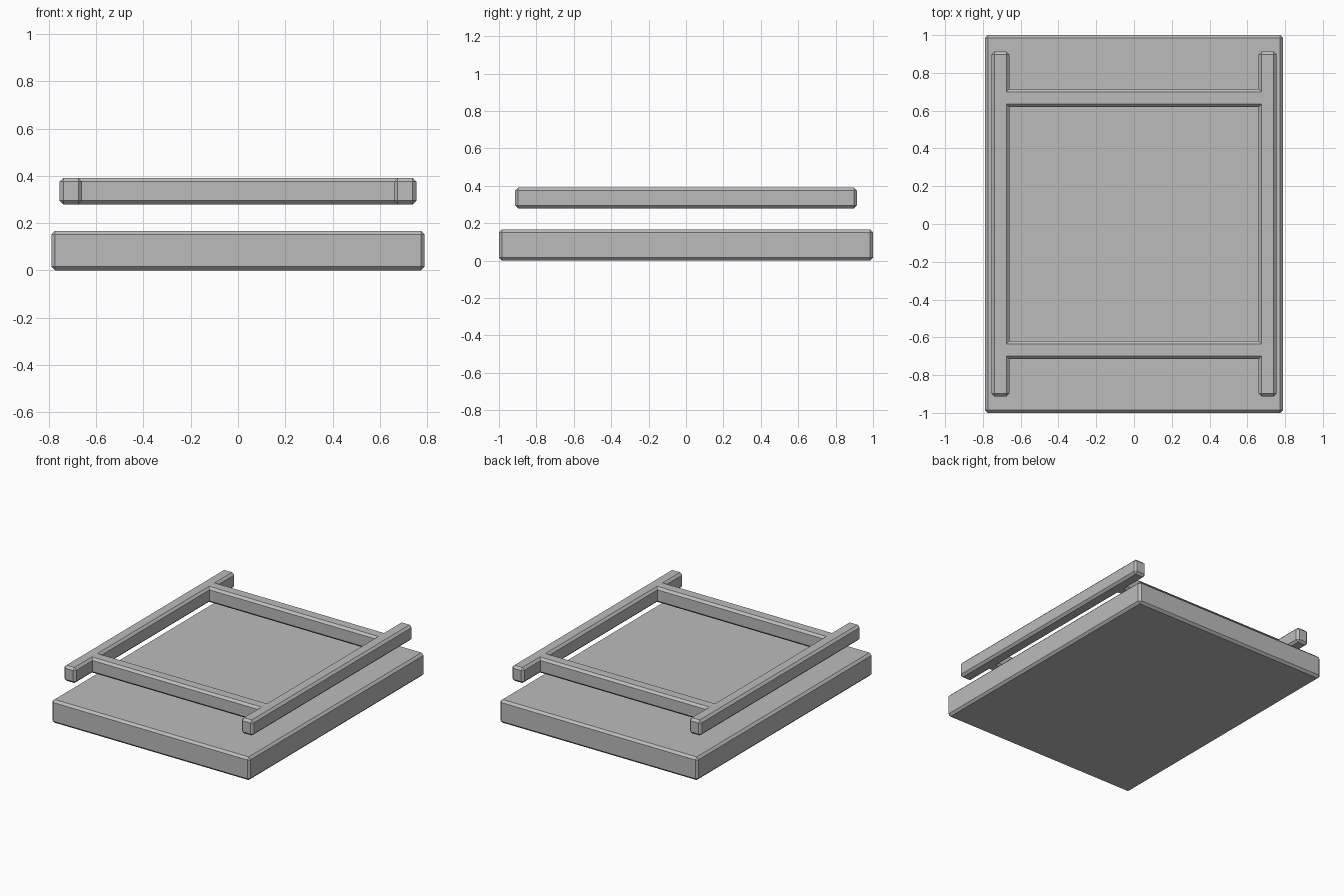
import bpy
import bmesh

cube = bpy.data.objects.get("Cube")
if cube:
    bpy.data.objects.remove(cube, do_unlink=True)

BEVEL = 0.016

grey = bpy.data.materials.new("plain grey")
grey.use_nodes = True
colour = (0.5, 0.5, 0.5, 1)
grey.diffuse_color = colour
grey.node_tree.nodes["Principled BSDF"].inputs["Base Color"].default_value = colour


def bevelled_plate(name, xs, ys, bottom, top, is_solid):
    """Extrude the solid cells of a grid and chamfer the outward edges."""
    bm = bmesh.new()
    grid = [[bm.verts.new((x, y, bottom)) for y in ys] for x in xs]
    cells = []
    for i in range(len(xs) - 1):
        for j in range(len(ys) - 1):
            if is_solid(i, j):
                cells.append(bm.faces.new((grid[i][j], grid[i + 1][j],
                                           grid[i + 1][j + 1], grid[i][j + 1])))
    bmesh.ops.delete(bm, geom=[v for v in bm.verts if not v.link_faces],
                     context='VERTS')
    raised = bmesh.ops.extrude_face_region(bm, geom=cells, use_keep_orig=True)
    for v in raised["geom"]:
        if isinstance(v, bmesh.types.BMVert):
            v.co.z = top
    bmesh.ops.recalc_face_normals(bm, faces=bm.faces)
    outward = [e for e in bm.edges if e.calc_face_angle_signed() > 0.5]
    bmesh.ops.bevel(bm, geom=outward, offset=BEVEL, segments=1,
                    affect='EDGES', profile=0.5, clamp_overlap=True)
    mesh = bpy.data.meshes.new(name)
    bm.to_mesh(mesh)
    bm.free()
    mesh.materials.append(grey)
    obj = bpy.data.objects.new(name, mesh)
    bpy.context.collection.objects.link(obj)


def mirrored(values):
    return [-v for v in reversed(values)] + values


# Thick base slab
bevelled_plate("base_slab", mirrored([0.79]), mirrored([1.0]), 0, 0.167,
               lambda i, j: True)

# Floating frame: two long side rails joined by two cross bars
bevelled_plate("rail_frame", mirrored([0.66, 0.755]),
               mirrored([0.619, 0.714, 0.914]), 0.279, 0.391,
               lambda i, j: i != 1 or j in (1, 3))
